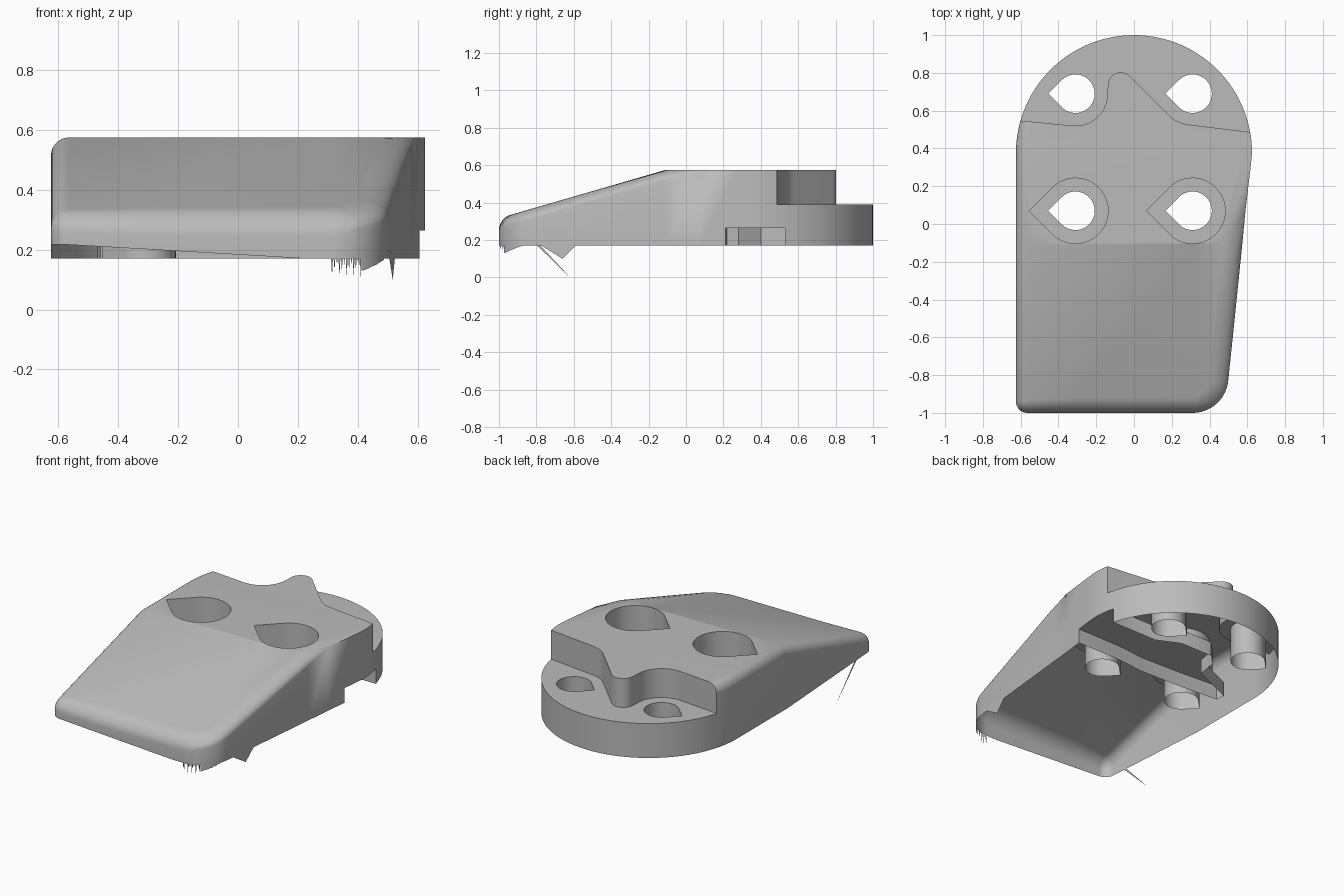
import bpy, bmesh, math
from mathutils import Vector

cube = bpy.data.objects.get("Cube")
if cube:
    bpy.data.objects.remove(cube, do_unlink=True)

grey = bpy.data.materials.new("plain_grey")
grey.use_nodes = True
COLOUR = (0.5, 0.5, 0.5, 1)
grey.diffuse_color = COLOUR
grey.node_tree.nodes["Principled BSDF"].inputs["Base Color"].default_value = COLOUR

FLOOR, TOP, BACK_TOP, LEDGE, CHANNEL_TOP = 0.17, 0.575, 0.39, 0.36, 0.265
BREAK = -0.11


def make_object(name, bm):
    mesh = bpy.data.meshes.new(name)
    bm.to_mesh(mesh)
    bm.free()
    ob = bpy.data.objects.new(name, mesh)
    bpy.context.collection.objects.link(ob)
    mesh.materials.append(grey)
    return ob


def arc(cx, cy, r, start, end, n):
    angles = [math.radians(start + (end - start) * i / n) for i in range(n + 1)]
    return [(cx + r * math.cos(a), cy + r * math.sin(a)) for a in angles]


def prism(name, points, z0, z1):
    bm = bmesh.new()
    face = bm.faces.new([bm.verts.new((x, y, z0)) for x, y in points])
    res = bmesh.ops.extrude_face_region(bm, geom=[face])
    moved = [v for v in res["geom"] if isinstance(v, bmesh.types.BMVert)]
    bmesh.ops.translate(bm, verts=moved, vec=(0, 0, z1 - z0))
    bmesh.ops.recalc_face_normals(bm, faces=bm.faces)
    return make_object(name, bm)


def teardrop(cx, cy, r):
    return [(cx - r * math.sqrt(2), cy)] + arc(cx, cy, r, -135, 135, 36)


def roof(y):
    return min(TOP, TOP + 0.29 * (y - BREAK))


def rounding(x, y):
    """Width and drop of the rounded upper rim at an outline point."""
    if x < -0.5 and y < 0.6:
        return 0.06, 0.06
    if y < -0.99:
        return 0.08, 0.07
    if y < 0.07:
        f = min(1, (0.07 - y) / 0.18)
        return 0.1 * f, 0.055 * f
    return 0.0, 0.0


# Plan outline, counter-clockwise from the front left corner
outline = arc(-0.565, -0.94, 0.06, 180, 270, 8)
outline += [(-0.3, -1), (0, -1)]
outline += arc(0.31, -0.81, 0.19, 270, 354, 14)
outline += [(0.53, -0.53), (0.573, BREAK), (0.59, 0.07), (0.615, 0.28)]
outline += arc(0, 0.375, 0.625, 0, 180, 64)
outline += [(-0.625, BREAK)]
n = len(outline)

# Solid body: wall rings, rounded rim, flat and sloping roof
bm = bmesh.new()
rings = [[bm.verts.new((x, y, FLOOR)) for x, y in outline]]
STEPS = 7
for k in range(STEPS + 1):
    a = math.pi / 2 * k / STEPS
    ring = []
    for i, (x, y) in enumerate(outline):
        before, after = Vector(outline[i - 1]), Vector(outline[(i + 1) % n])
        here = Vector((x, y))
        t = (here - before).normalized() + (after - here).normalized()
        inward = Vector((-t.y, t.x)).normalized()
        width, drop = rounding(x, y)
        p = here + inward * width * (1 - math.cos(a))
        ring.append(bm.verts.new((p.x, p.y, roof(p.y) - drop * (1 - math.sin(a)))))
    rings.append(ring)
for low, high in zip(rings, rings[1:]):
    for i in range(n):
        j = (i + 1) % n
        bm.faces.new((low[i], low[j], high[j], high[i]))
right_break = outline.index((0.573, BREAK))
left_break = n - 1
cap = rings[-1]
bm.faces.new([cap[left_break]] + cap[:right_break + 1])
bm.faces.new(cap[right_break:left_break + 1])
bm.faces.new(rings[0][::-1])
bmesh.ops.remove_doubles(bm, verts=bm.verts, dist=0.0005)
bmesh.ops.recalc_face_normals(bm, faces=bm.faces)
body = make_object("cover_shell", bm)

# Cutters: rear step, screw holes with seats, cable channel
step = [(-0.8, 0.566), (-0.61, 0.548)]
step += arc(-0.31, 0.69, 0.17, 265, 350, 14)
step += arc(-0.07, 0.735, 0.068, 175, 45, 12)
step += arc(0.31, 0.705, 0.18, 225, 264, 8)
step += [(0.61, 0.487), (0.8, 0.466), (0.8, 1.2), (-0.8, 1.2)]
channel = [(0.8, 0.21), (0.3, 0.21), (0.1, 0.19), (-0.2, 0.2), (-0.46, 0.22), (-0.47, 0.28),
           (-0.19, 0.4), (-0.17, 0.53), (-0.1, 0.6), (0.13, 0.6), (0.28, 0.53), (0.8, 0.53)]
cutters = [prism("step_cutter", step, BACK_TOP, 0.9),
           prism("channel_cutter", channel, 0, CHANNEL_TOP)]
for x in (-0.31, 0.31):
    cutters.append(prism("seat_cutter", teardrop(x, 0.07, 0.173), LEDGE, 0.9))
    for y in (0.07, 0.69):
        cutters.append(prism("hole_cutter", teardrop(x, y, 0.102), 0, 0.95))
for c in cutters:
    c.hide_render = True
    mod = body.modifiers.new("cut", 'BOOLEAN')
    mod.operation = 'DIFFERENCE'
    mod.solver = 'EXACT'
    mod.object = c
deps = bpy.context.evaluated_depsgraph_get()
cut_mesh = bpy.data.meshes.new_from_object(body.evaluated_get(deps))
body.modifiers.clear()
body.data = cut_mesh
for c in cutters:
    bpy.data.objects.remove(c, do_unlink=True)

# Open the underside and slant the lower front edge
bm = bmesh.new()
bm.from_mesh(cut_mesh)
base = [f for f in bm.faces if f.normal.z < -0.9 and f.calc_center_median().z < FLOOR + 0.01]
bmesh.ops.delete(bm, geom=base, context='FACES')
bmesh.ops.bisect_plane(bm, geom=bm.verts[:] + bm.edges[:] + bm.faces[:], dist=1e-5,
                       plane_co=(-0.62, -0.15, FLOOR), plane_no=(0.0585, 0.0588, 1),
                       clear_inner=True)
bm.to_mesh(cut_mesh)
bm.free()
cut_mesh.materials.clear()
cut_mesh.materials.append(grey)


# Ragged lower edge: thin slivers hanging from the wall
def right_x(y):
    return 0.5 + (y + 0.83) * 0.1


bm = bmesh.new()


def sliver(*points):
    bm.faces.new([bm.verts.new(p) for p in points])


sliver((-0.624, -0.84, 0.215), (-0.624, -0.815, 0.21), (-0.624, -0.62, 0.0))
sliver(*[(right_x(y), y, z) for y, z in ((-0.82, 0.2), (-0.66, 0.1), (-0.58, 0.18))])
corner = arc(0.31, -0.81, 0.19, 270, 340, 28)
for i, (p, q) in enumerate(zip(corner, corner[1:])):
    if i < 13:
        sliver((*p, 0.19), ((p[0] + q[0]) / 2, (p[1] + q[1]) / 2, 0.11 + 0.02 * (i % 3)), (*q, 0.19))
    else:
        z = 0.13 + 0.04 * (i - 13) / 15
        sliver((*p, 0.19), (*p, z), (*q, z), (*q, 0.19))
slivers = make_object("ragged_edge", bm)

for ob in (body, slivers):
    bpy.ops.object.select_all(action='DESELECT')
    ob.select_set(True)
    bpy.context.view_layer.objects.active = ob
    bpy.ops.object.shade_smooth_by_angle(angle=math.radians(30))
